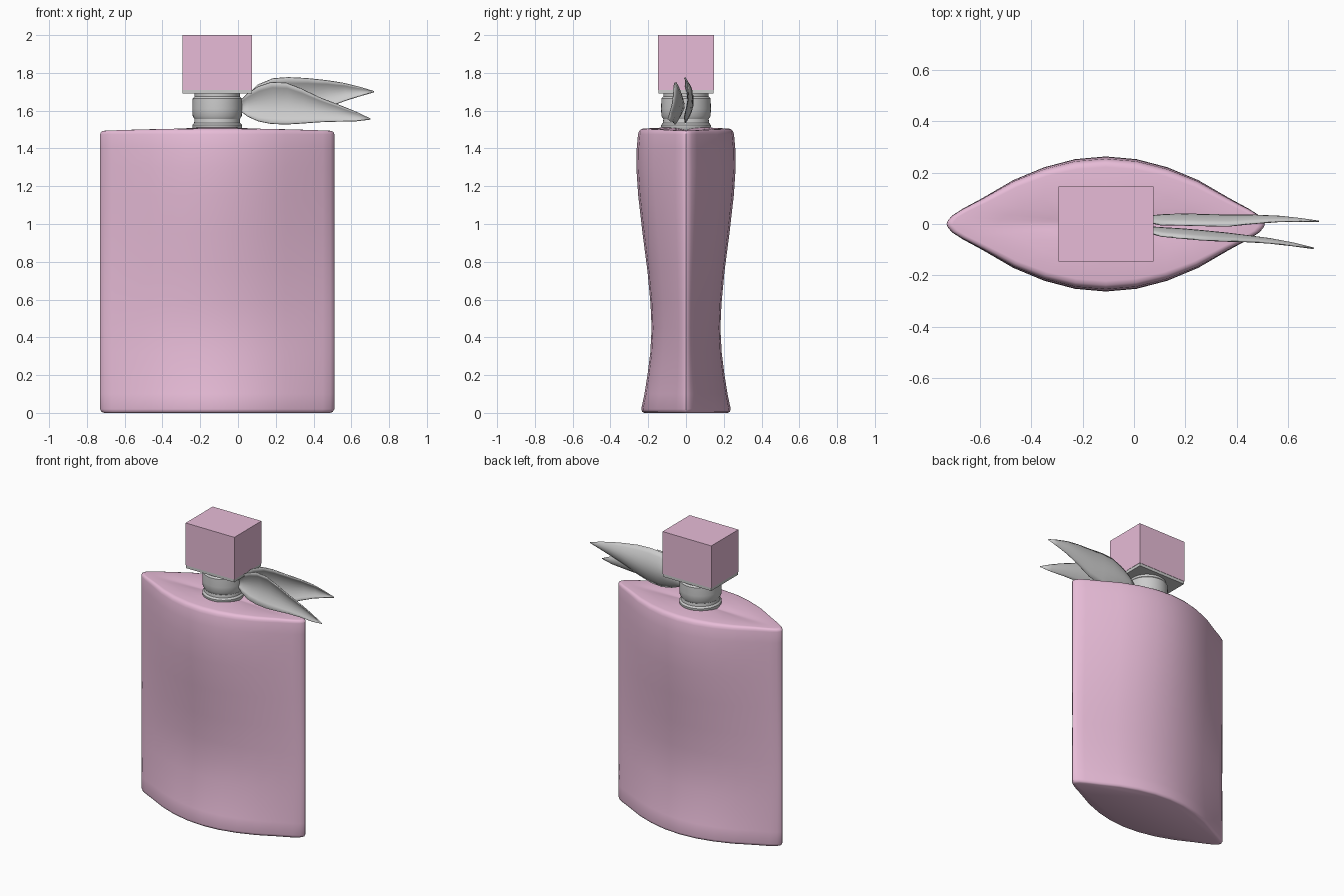
import bpy, bmesh, math

if "Cube" in bpy.data.objects:
    bpy.data.objects.remove(bpy.data.objects["Cube"])

CX = -0.11  # vertical axis of bottle, neck and cap

pink = bpy.data.materials.new("pink_glass")
pink.diffuse_color = (0.8, 0.5, 0.68, 1)
pink.use_nodes = True
pink.node_tree.nodes["Principled BSDF"].inputs["Base Color"].default_value = pink.diffuse_color


def finish(name, bm, mat=None, smooth=None):
    bmesh.ops.remove_doubles(bm, verts=bm.verts, dist=1e-5)
    bmesh.ops.recalc_face_normals(bm, faces=bm.faces)
    me = bpy.data.meshes.new(name)
    bm.to_mesh(me)
    bm.free()
    ob = bpy.data.objects.new(name, me)
    bpy.context.collection.objects.link(ob)
    if mat:
        me.materials.append(mat)
    if smooth:
        bpy.ops.object.select_all(action='DESELECT')
        bpy.context.view_layer.objects.active = ob
        ob.select_set(True)
        bpy.ops.object.shade_smooth_by_angle(angle=math.radians(smooth))
    return ob


def loft(name, rings, mat=None, smooth=40):
    bm = bmesh.new()
    rows = [[bm.verts.new(p) for p in r] for r in rings]
    n = len(rows[0])
    for a, b in zip(rows, rows[1:]):
        for i in range(n):
            j = (i + 1) % n
            bm.faces.new((a[i], a[j], b[j], b[i]))
    bm.faces.new(rows[0][::-1])
    bm.faces.new(rows[-1])
    return finish(name, bm, mat, smooth)


# Bottle: pointed-oval section whose depth swells and narrows with height
half = [(0, 1), (0.12, 0.96), (0.24, 0.84), (0.36, 0.65), (0.48, 0.385),
        (0.56, 0.22), (0.60, 0.12), (0.615, 0.05)]
right = [(x, -y) for x, y in half] + [(0.62, 0)] + [(x, y) for x, y in reversed(half)]
section = right + [(-x, y) for x, y in half[1:]] + [(-0.62, 0)] + [(-x, -y) for x, y in reversed(half[1:])]


def ring(depth, z, sx=1.0, bulge=0.0):
    return [(CX + x * sx, y * depth, z + bulge * (1 - (x / 0.62) ** 2)) for x, y in section]


levels = [(0.02, 0.237), (0.1, 0.22), (0.2, 0.204), (0.32, 0.189), (0.45, 0.182), (0.58, 0.188),
          (0.75, 0.204), (0.95, 0.23), (1.15, 0.253), (1.3, 0.263), (1.4, 0.261)]
rings = [ring(0.222, 0.0, 0.965), ring(0.232, 0.006, 0.988)]
rings += [ring(d, z) for z, d in levels]
rings += [ring(0.254, 1.475), ring(0.249, 1.485, 0.995, 0.006), ring(0.238, 1.492, 0.98, 0.011),
          ring(0.222, 1.494, 0.96, 0.012), ring(0.16, 1.492, 0.68, 0.016),
          ring(0.1, 1.495, 0.4, 0.018), ring(0.04, 1.497, 0.15, 0.018)]
loft("bottle_body", rings, pink)

# Neck: turned collar with a foot flange and a groove under the cap
profile = [(0.12, 1.49), (0.132, 1.512), (0.132, 1.524), (0.122, 1.535), (0.12, 1.555), (0.13, 1.572),
           (0.132, 1.61), (0.13, 1.665), (0.12, 1.675), (0.12, 1.7)]
N = 40
loft("neck", [[(CX + r * math.cos(2 * math.pi * i / N), r * math.sin(2 * math.pi * i / N), z)
               for i in range(N)] for r, z in profile], smooth=35)


# Cap: sharp block above a thin metal base plate
def box(name, hx, hy, z0, z1, mat=None):
    corners = [(-hx, -hy), (hx, -hy), (hx, hy), (-hx, hy)]
    return loft(name, [[(CX + x, y, z) for x, y in corners] for z in (z0, z1)], mat, None)


box("cap_plate", 0.183, 0.145, 1.69, 1.712)
box("cap_block", 0.185, 0.147, 1.71, 2.0, pink)


# Leaves: cupped blades, stations are (x, mid y, lower z, upper z)
def leaf(name, stations, cup):
    bm = bmesh.new()
    V = 9
    rows = []
    for x, y, lo, hi in stations:
        k = min(1, (hi - lo) / 0.2)
        row = []
        for i in range(V):
            v = 2 * i / (V - 1) - 1
            row.append(bm.verts.new((x - 0.015 * k * v * v, y - cup * k * v * v,
                                     (lo + hi) / 2 + v * (hi - lo) / 2)))
        rows.append(row)
    for a, b in zip(rows, rows[1:]):
        for i in range(V - 1):
            bm.faces.new((a[i], b[i], b[i + 1], a[i + 1]))
    ob = finish(name, bm, None, 50)
    mod = ob.modifiers.new("thickness", 'SOLIDIFY')
    mod.thickness = 0.006
    mod.offset = 0


leaf("leaf_back", [(0.015, 0.02, 1.60, 1.64), (0.06, 0.03, 1.575, 1.685), (0.12, 0.036, 1.55, 1.737),
                   (0.2, 0.038, 1.535, 1.77), (0.28, 0.036, 1.54, 1.776), (0.38, 0.034, 1.568, 1.771),
                   (0.48, 0.033, 1.615, 1.76), (0.57, 0.029, 1.652, 1.745),
                   (0.65, 0.02, 1.678, 1.724), (0.72, 0.01, 1.699, 1.702)], 0.042)
leaf("leaf_front", [(0.015, -0.01, 1.60, 1.65), (0.06, -0.012, 1.57, 1.69), (0.12, -0.016, 1.545, 1.727),
                    (0.19, -0.02, 1.531, 1.75), (0.27, -0.027, 1.528, 1.747), (0.35, -0.035, 1.533, 1.715),
                    (0.44, -0.046, 1.54, 1.67), (0.53, -0.058, 1.543, 1.634),
                    (0.62, -0.075, 1.544, 1.597), (0.70, -0.095, 1.554, 1.557)], 0.034)
